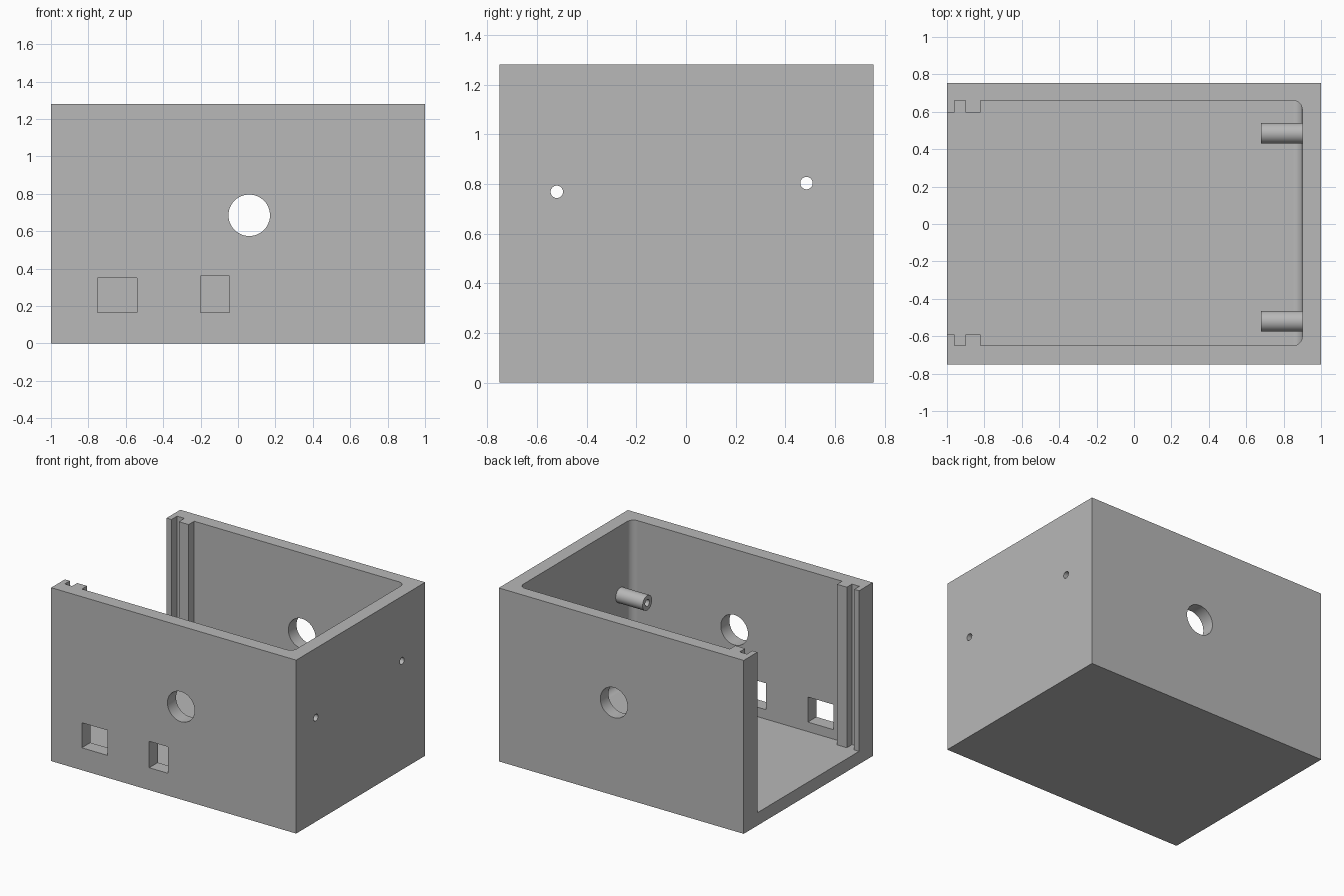
import bpy, bmesh, math
from mathutils import Matrix

cube = bpy.data.objects.get("Cube")
if cube:
    bpy.data.objects.remove(cube, do_unlink=True)

GREY = (0.48, 0.48, 0.48, 1)
mat = bpy.data.materials.new("plain grey")
mat.use_nodes = True
mat.diffuse_color = GREY
mat.node_tree.nodes["Principled BSDF"].inputs["Base Color"].default_value = GREY

HEIGHT, FLOOR = 1.28, 0.095
BACK, FRONT = 0.755, -0.75
IN_BACK, IN_FRONT, IN_END = 0.66, -0.65, 0.9
FILLET = 0.05


def finish(bm, name):
    bmesh.ops.recalc_face_normals(bm, faces=bm.faces)
    mesh = bpy.data.meshes.new(name)
    bm.to_mesh(mesh)
    bm.free()
    obj = bpy.data.objects.new(name, mesh)
    mesh.materials.append(mat)
    bpy.context.collection.objects.link(obj)
    return obj


def box_mesh(x, y, z):
    bm = bmesh.new()
    bmesh.ops.create_cube(bm, size=1)
    for v in bm.verts:
        v.co = [lim[0] if c < 0 else lim[1] for c, lim in zip(v.co, (x, y, z))]
    return bm


def box(name, x, y, z):
    return finish(box_mesh(x, y, z), name)


def rod(name, axis, centre, radius, start, end):
    """Cylinder along X or Y; centre is the remaining coordinate and z."""
    bm = bmesh.new()
    bmesh.ops.create_cone(bm, cap_ends=True, segments=48, radius1=radius,
                          radius2=radius, depth=end - start)
    mid = (start + end) / 2
    spot = (mid, *centre) if axis == "Y" else (centre[0], mid, centre[1])
    turn = Matrix.Rotation(math.pi / 2, 4, axis)
    bmesh.ops.transform(bm, matrix=Matrix.Translation(spot) @ turn, verts=bm.verts)
    return finish(bm, name)


def activate(obj):
    bpy.ops.object.select_all(action="DESELECT")
    obj.select_set(True)
    bpy.context.view_layer.objects.active = obj


def cut(obj, cutter):
    activate(obj)
    mod = obj.modifiers.new("cut", "BOOLEAN")
    mod.operation = "DIFFERENCE"
    mod.solver = "EXACT"
    mod.object = cutter
    bpy.ops.object.modifier_apply(modifier=mod.name)
    bpy.data.objects.remove(cutter, do_unlink=True)


def smooth(obj):
    activate(obj)
    bpy.ops.object.shade_smooth_by_angle(angle=math.radians(30))
    mod = obj.modifiers.new("flat_normals", "WEIGHTED_NORMAL")
    mod.keep_sharp = True


# Case: solid block hollowed from the top and the open end
case = box("case", (-1, 1), (FRONT, BACK), (0, HEIGHT))
bm = box_mesh((-1.2, IN_END), (IN_FRONT, IN_BACK), (FLOOR, HEIGHT + 0.2))
end_edges = [e for e in bm.edges
             if all(v.co.x > 0 for v in e.verts)
             and not all(v.co.z > HEIGHT for v in e.verts)]
bmesh.ops.bevel(bm, geom=end_edges, offset=FILLET, segments=8, profile=0.5,
                affect="EDGES")
cut(case, finish(bm, "cavity_cutter"))

# Round opening through both long walls
cut(case, rod("round_cutter", "X", (0.06, 0.685), 0.111, -1, 1))

# Rectangular ports in the front wall
for x, z in (((-0.75, -0.54), (0.165, 0.35)), ((-0.2, -0.045), (0.165, 0.36))):
    cut(case, box("port_cutter", x, (-0.9, -0.55), z))

# Hollow screw posts on the end wall, with holes running out through it
for side, centre in (("back", (0.485, 0.803)), ("front", (-0.52, 0.768))):
    post = rod(side + "_screw_post", "Y", centre, 0.055, 0.68, IN_END)
    for part in (post, case):
        cut(part, rod("screw_cutter", "Y", centre, 0.025, 0.5, 1.2))
    smooth(post)
smooth(case)

# Pairs of ribs forming a panel slot at the open end
for side, y in (("back", (0.595, IN_BACK)), ("front", (IN_FRONT, -0.59))):
    box(side + "_outer_rib", (-1, -0.96), y, (FLOOR, HEIGHT))
    box(side + "_inner_rib", (-0.9, -0.82), y, (FLOOR, HEIGHT))
